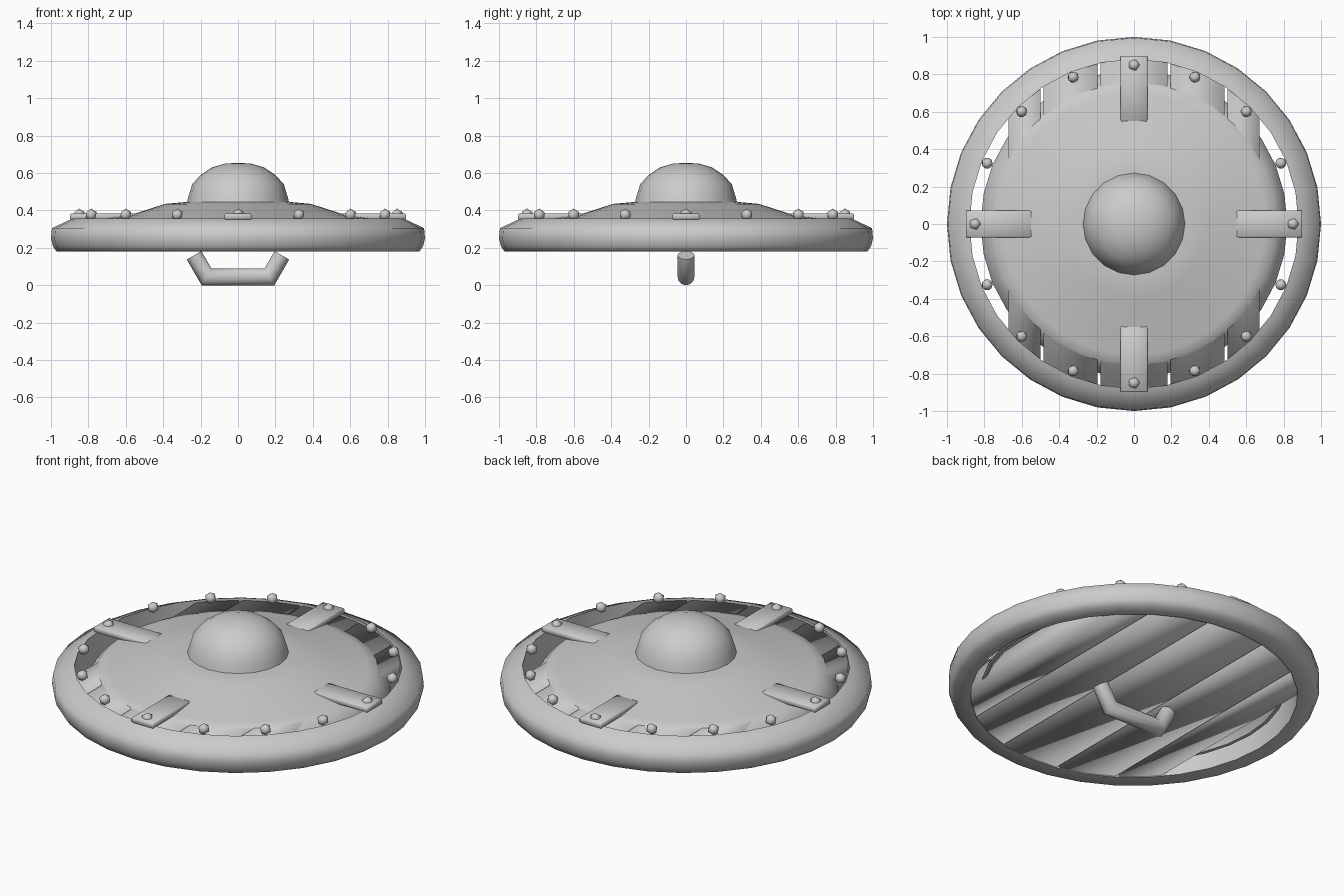
import bpy, bmesh, math
from mathutils import Matrix, Vector

cube = bpy.data.objects.get("Cube")
if cube:
    bpy.data.objects.remove(cube, do_unlink=True)

grey = bpy.data.materials.new("plain_grey")
grey.use_nodes = True
grey.diffuse_color = (0.6, 0.6, 0.6, 1)
grey.node_tree.nodes["Principled BSDF"].inputs["Base Color"].default_value = (0.6, 0.6, 0.6, 1)


def finish(name, bm, angle):
    """Turn a bmesh into a grey, smooth shaded object."""
    bmesh.ops.remove_doubles(bm, verts=bm.verts, dist=0.0001)
    bmesh.ops.recalc_face_normals(bm, faces=bm.faces)
    mesh = bpy.data.meshes.new(name)
    bm.to_mesh(mesh)
    bm.free()
    mesh.materials.append(grey)
    obj = bpy.data.objects.new(name, mesh)
    bpy.context.collection.objects.link(obj)
    bpy.ops.object.select_all(action='DESELECT')
    obj.select_set(True)
    bpy.context.view_layer.objects.active = obj
    bpy.ops.object.shade_smooth_by_angle(angle=math.radians(angle))


def lathe(name, profile, sides, closed=False, angle=40):
    """Spin a (radius, height) profile about the z axis."""
    bm = bmesh.new()
    verts = [bm.verts.new((r, 0, z)) for r, z in profile]
    pairs = list(zip(verts, verts[1:]))
    if closed:
        pairs.append((verts[-1], verts[0]))
    edges = [bm.edges.new(p) for p in pairs]
    bmesh.ops.spin(bm, geom=verts + edges, cent=(0, 0, 0), axis=(0, 0, 1),
                   angle=math.tau, steps=sides)
    finish(name, bm, angle)


def skin(name, rings, angle):
    """Bridge a row of equal rings of points and cap both ends."""
    bm = bmesh.new()
    rows = [[bm.verts.new(p) for p in ring] for ring in rings]
    for a, b in zip(rows, rows[1:]):
        for i in range(len(a)):
            j = (i + 1) % len(a)
            bm.faces.new((a[i], a[j], b[j], b[i]))
    bm.faces.new(rows[0])
    bm.faces.new(rows[-1])
    finish(name, bm, angle)


# Round outer rim
lathe("rim", [(0.88, 0.18), (0.97, 0.18), (0.99, 0.21), (1.0, 0.25),
              (0.995, 0.305), (0.9, 0.35), (0.88, 0.358)], 32, True, 70)

# Metal cover, a thin shell with a steep rolled edge
lathe("cover", [(0, 0.445), (0.28, 0.445), (0.39, 0.435), (0.57, 0.377),
                (0.7, 0.358), (0.755, 0.343), (0.8, 0.295), (0.82, 0.24),
                (0.8, 0.24), (0.775, 0.29), (0.73, 0.33), (0.57, 0.35), (0, 0.41)],
      32, angle=60)

# Central boss
lathe("boss", [(0.275, 0.435), (0.265, 0.475), (0.245, 0.54), (0.2, 0.59),
               (0.14, 0.63), (0.07, 0.65), (0, 0.655)], 20)


# Thick boards, cut to the round of the rim at both ends
def board(name, x0, x1):
    rings = []
    for x in (x0, x1):
        y = math.sqrt(0.895 ** 2 - x * x)
        rings.append([(x, -y, 0.185), (x, y, 0.185), (x, y, 0.343), (x, -y, 0.343)])
    skin(name, rings, 130)


board("middle_board", -0.18, 0.18)
for side, s in (("left", 1), ("right", -1)):
    board(side + "_inner_board", s * 0.195, s * 0.485)
    board(side + "_outer_board", s * 0.5, s * 0.67)

# Four straps holding the cover to the rim
for i in range(4):
    bm = bmesh.new()
    bmesh.ops.create_cube(bm, size=1, matrix=Matrix.Translation((0.722, 0, 0.367))
                          @ Matrix.Diagonal((0.355, 0.145, 0.032, 1)))
    bmesh.ops.bevel(bm, geom=bm.edges[:], offset=0.006, segments=1, affect='EDGES')
    bmesh.ops.rotate(bm, verts=bm.verts, cent=(0, 0, 0),
                     matrix=Matrix.Rotation(i * math.pi / 2, 3, 'Z'))
    finish("strap_%d" % (i + 1), bm, 60)

# Ring of rivets
for i in range(16):
    a = i * math.tau / 16
    bm = bmesh.new()
    bmesh.ops.create_icosphere(bm, subdivisions=1, radius=0.033, matrix=Matrix.Translation(
        (0.85 * math.cos(a), 0.85 * math.sin(a), 0.377)))
    finish("rivet_%d" % (i + 1), bm, 50)

# Bent hand grip underneath, a round bar with mitred corners
path = [Vector(p) for p in ((-0.235, 0, 0.16), (-0.168, 0, 0.045),
                            (0.168, 0, 0.045), (0.235, 0, 0.16))]
normals = [(b - a).normalized().cross(Vector((0, 1, 0))) for a, b in zip(path, path[1:])]
rings = []
for i, point in enumerate(path):
    n1, n2 = normals[max(i - 1, 0)], normals[min(i, 2)]
    mitre = (n1 + n2) / (1 + n1.dot(n2))
    rings.append([point + 0.045 * (mitre * math.cos(t) + Vector((0, math.sin(t), 0)))
                  for t in (k * math.tau / 12 for k in range(12))])
skin("grip", rings, 65)
